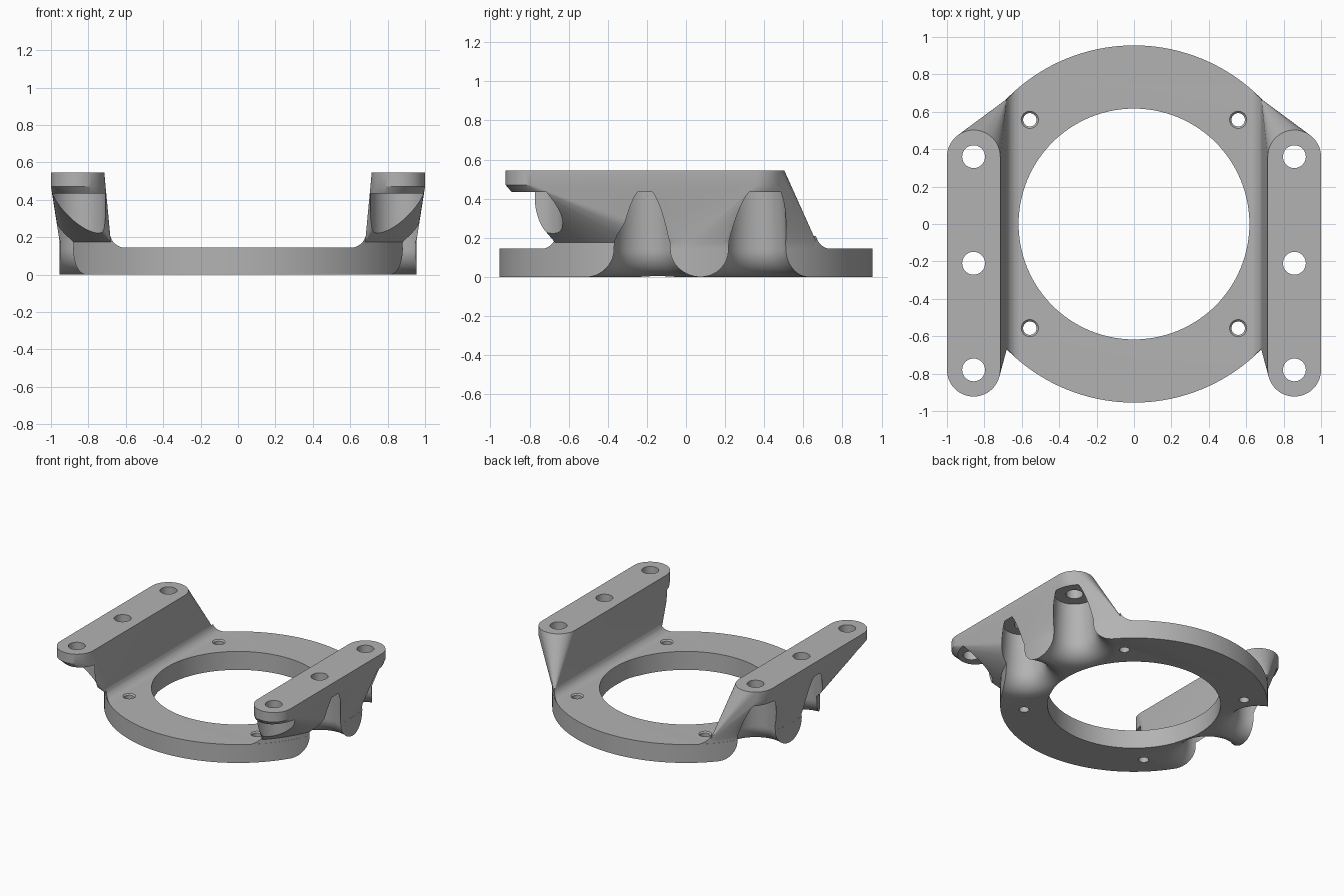
import bpy, bmesh, math

if "Cube" in bpy.data.objects:
    bpy.data.objects.remove(bpy.data.objects["Cube"])

RING_R, RING_TOP = 0.955, 0.145
BORE_R = 0.617
WALL_X = 0.68            # inner foot of each side wall
RAIL_X, RAIL_R = 0.8575, 0.1425
HOLE_YS = (0.36, -0.21, -0.78)

grey = bpy.data.materials.new("plain_grey")
grey.use_nodes = True
colour = (0.45, 0.45, 0.45, 1)
grey.diffuse_color = colour
grey.node_tree.nodes["Principled BSDF"].inputs["Base Color"].default_value = colour


def make_object(name, bm):
    bmesh.ops.recalc_face_normals(bm, faces=bm.faces)
    mesh = bpy.data.meshes.new(name)
    bm.to_mesh(mesh)
    bm.free()
    mesh.materials.append(grey)
    ob = bpy.data.objects.new(name, mesh)
    bpy.context.collection.objects.link(ob)
    return ob


def lathe(name, profile, x=0, y=0, steps=64):
    """Closed solid turned from (radius, z) points."""
    bm = bmesh.new()
    loops = []
    for r, z in profile:
        loops.append([bm.verts.new((x + r * math.cos(math.tau * i / steps),
                                    y + r * math.sin(math.tau * i / steps), z))
                      for i in range(steps)])
    for a, b in zip(loops, loops[1:]):
        for i in range(steps):
            j = (i + 1) % steps
            bm.faces.new((a[i], a[j], b[j], b[i]))
    bm.faces.new(loops[0])
    bm.faces.new(loops[-1])
    return make_object(name, bm)


def hull(name, points):
    bm = bmesh.new()
    verts = [bm.verts.new(p) for p in points]
    res = bmesh.ops.convex_hull(bm, input=verts)
    junk = set(res["geom_interior"]) | set(res["geom_unused"])
    bmesh.ops.delete(bm, geom=[v for v in junk if isinstance(v, bmesh.types.BMVert)],
                     context='VERTS')
    bmesh.ops.dissolve_limit(bm, angle_limit=0.002, verts=bm.verts, edges=bm.edges)
    return make_object(name, bm)


def combine(target, tool, operation):
    """Apply one boolean and discard the tool."""
    tool.hide_render = True
    mod = target.modifiers.new("join", 'BOOLEAN')
    mod.operation, mod.solver, mod.object = operation, 'EXACT', tool
    bpy.context.view_layer.objects.active = target
    bpy.ops.object.modifier_apply(modifier=mod.name)
    bpy.data.objects.remove(tool)


def segment(side, radius, z, steps=40):
    """Slice of the ring disc outside the wall foot."""
    a = math.acos(WALL_X / radius)
    return [(side * radius * math.cos(t), radius * math.sin(t), z)
            for t in (-a + 2 * a * i / steps for i in range(steps + 1))]


def stadium(side, z, steps=24):
    pts = []
    for y, start in ((HOLE_YS[0], 0), (HOLE_YS[-1], math.pi)):
        for i in range(steps + 1):
            t = start + math.pi * i / steps
            pts.append((side * (RAIL_X + RAIL_R * math.cos(t)), y + RAIL_R * math.sin(t), z))
    return pts


def cove(side):
    """Fillet strip between ring top and side wall, trimmed to the ring."""
    r = 0.08
    prof = [(0.604, 0.1)]
    for i in range(9):
        t = math.radians(80) * i / 8
        prof.append((0.604 + r * math.sin(t), RING_TOP - 0.001 + r * (1 - math.cos(t))))
    prof.append((prof[-1][0], 0.1))
    bm = bmesh.new()
    face = bm.faces.new([bm.verts.new((side * x, -0.85, z)) for x, z in prof])
    ext = bmesh.ops.extrude_face_region(bm, geom=[face])
    bmesh.ops.translate(bm, vec=(0, 1.7, 0),
                        verts=[v for v in ext["geom"] if isinstance(v, bmesh.types.BMVert)])
    ob = make_object("cove", bm)
    combine(ob, lathe("trim", [(RING_R - 0.002, 0), (RING_R - 0.002, 0.4)], steps=160),
            'INTERSECT')
    return ob


# Base ring with the two rail-carrying walls
bracket = lathe("mounting_bracket", [(RING_R, 0), (RING_R, RING_TOP)], steps=160)
for side in (-1, 1):
    foot = hull("wall_foot", segment(side, RING_R - 0.001, 0.05)
                + segment(side, RING_R - 0.001, 0.18))
    combine(bracket, foot, 'UNION')
    wall = hull("wall_and_rail", segment(side, RING_R - 0.0015, 0.175)
                + stadium(side, 0.47) + stadium(side, 0.545))
    combine(bracket, wall, 'UNION')
    combine(bracket, cove(side), 'UNION')

# Central bore
combine(bracket, lathe("bore", [(BORE_R, -0.1), (BORE_R, 0.4)], steps=128), 'DIFFERENCE')

# Flared screw pockets under the rails
flare = [(0.30, -0.05), (0.30, -0.003)]
for i in range(12, -1, -1):
    a = math.radians(84) * i / 12
    flare.append((0.30 - 0.14 * math.cos(a), 0.14 - 0.14 * math.sin(a)))
flare.append((0.142, 0.433))
plain = [(0.15, -0.05), (0.15, 0.433)]

for side in (-1, 1):
    for y in HOLE_YS:
        profile = plain if y == HOLE_YS[-1] else flare
        combine(bracket, lathe("pocket", profile, side * RAIL_X, y), 'DIFFERENCE')
        combine(bracket, lathe("rail_hole", [(0.061, 0.38), (0.061, 0.6)],
                               side * RAIL_X, y, 48), 'DIFFERENCE')
    # Countersunk ring holes
    for y in (-0.557, 0.557):
        combine(bracket, lathe("ring_hole", [(0.036, -0.1), (0.036, 0.135), (0.047, 0.146),
                                             (0.047, 0.16)], side * 0.557, y, 32), 'DIFFERENCE')

# Smooth curved faces, keep edges crisp
bpy.ops.object.select_all(action='DESELECT')
bracket.select_set(True)
bpy.context.view_layer.objects.active = bracket
bpy.ops.object.shade_smooth_by_angle(angle=math.radians(25))
